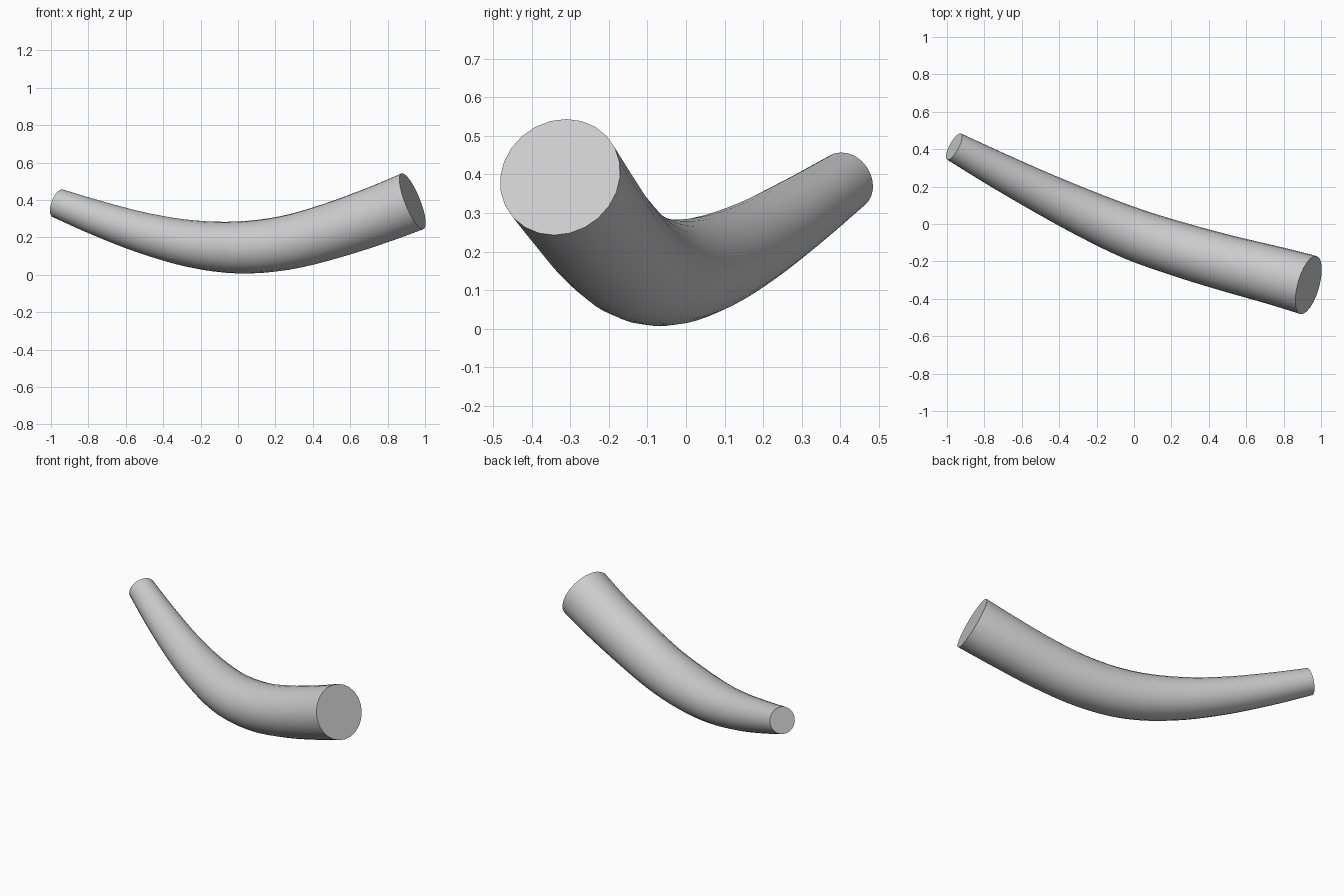
import bpy, bmesh, math
from mathutils import Vector

if "Cube" in bpy.data.objects:
    bpy.data.objects.remove(bpy.data.objects["Cube"])

# Centreline stations of the curved tapering horn: x, y, z, radius
STATIONS = [
    (-0.962, 0.414, 0.382, 0.079),
    (-0.75, 0.300, 0.303, 0.094),
    (-0.50, 0.172, 0.222, 0.110),
    (-0.25, 0.052, 0.166, 0.126),
    (0.00, -0.055, 0.146, 0.139),
    (0.25, -0.138, 0.170, 0.145),
    (0.50, -0.210, 0.235, 0.150),
    (0.75, -0.275, 0.321, 0.156),
    (0.933, -0.326, 0.393, 0.161),
]
SIDES, STEPS = 24, 4


def smooth_path(points, steps):
    """Catmull-Rom interpolation through all stations."""
    p = [Vector(q) for q in points]
    p = [2 * p[0] - p[1]] + p + [2 * p[-1] - p[-2]]
    out = []
    for a, b, c, d in zip(p, p[1:], p[2:], p[3:]):
        for i in range(steps):
            t = i / steps
            out.append(0.5 * (2 * b + (c - a) * t + (2 * a - 5 * b + 4 * c - d) * t * t
                              + (3 * b - 3 * c + d - a) * t ** 3))
    return out + [p[-2]]


path = smooth_path(STATIONS, STEPS)
centres = [q.to_3d() for q in path]
bm = bmesh.new()
rings = []

# Circular sections perpendicular to the centreline
for i, q in enumerate(path):
    tangent = (centres[min(i + 1, len(path) - 1)] - centres[max(i - 1, 0)]).normalized()
    side = Vector((0, 0, 1)).cross(tangent).normalized()
    up = tangent.cross(side)
    rings.append([bm.verts.new(centres[i] + q[3] * (math.cos(a) * side + math.sin(a) * up))
                  for a in (2 * math.pi * k / SIDES for k in range(SIDES))])

# Skin and flat end caps
for r0, r1 in zip(rings, rings[1:]):
    for k in range(SIDES):
        n = (k + 1) % SIDES
        bm.faces.new((r0[k], r0[n], r1[n], r1[k]))
bm.faces.new(rings[0])
bm.faces.new(rings[-1])
bmesh.ops.recalc_face_normals(bm, faces=bm.faces)

mesh = bpy.data.meshes.new("curved_horn")
bm.to_mesh(mesh)
bm.free()
horn = bpy.data.objects.new("curved_horn", mesh)
bpy.context.collection.objects.link(horn)
bpy.context.view_layer.objects.active = horn
horn.select_set(True)
bpy.ops.object.shade_smooth_by_angle(angle=math.radians(35))
